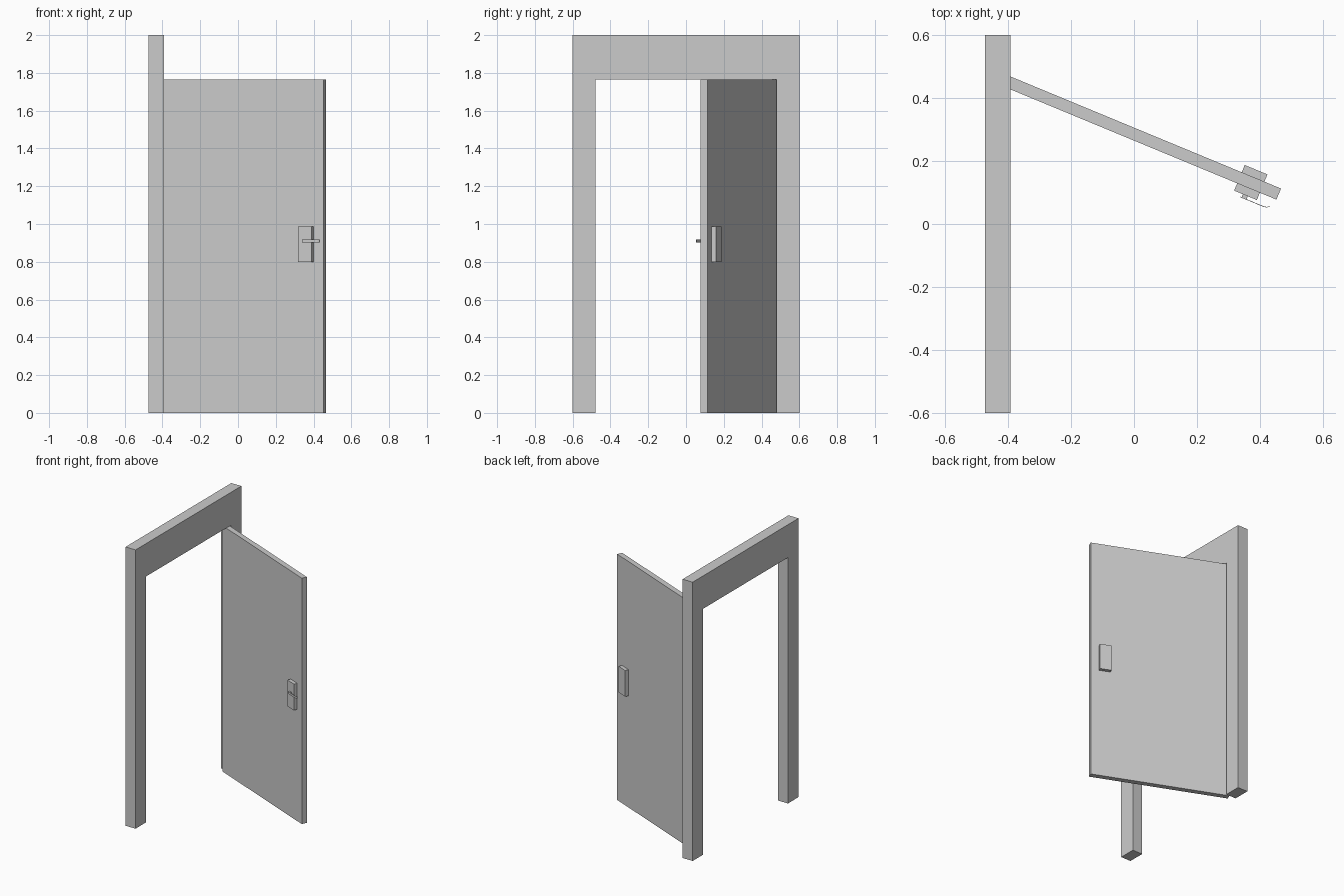
import bpy
import bmesh
from math import radians
from mathutils import Matrix

cube = bpy.data.objects.get("Cube")
if cube:
    bpy.data.objects.remove(cube, do_unlink=True)

GREY = (0.6, 0.6, 0.6, 1.0)
grey = bpy.data.materials.new("plain grey")
grey.use_nodes = True
grey.diffuse_color = GREY
grey.node_tree.nodes["Principled BSDF"].inputs["Base Color"].default_value = GREY


def prism(name, outline, axis, start, end, matrix=Matrix()):
    """Extrude a 2D outline along x or z between start and end."""
    place = (lambda p, d: (d, *p)) if axis == "x" else (lambda p, d: (*p, d))
    bm = bmesh.new()
    face = bm.faces.new([bm.verts.new(place(p, start)) for p in outline])
    side = bmesh.ops.extrude_face_region(bm, geom=[face])
    moved = [v for v in side["geom"] if isinstance(v, bmesh.types.BMVert)]
    bmesh.ops.translate(bm, verts=moved, vec=place((0, 0), end - start))
    bmesh.ops.recalc_face_normals(bm, faces=bm.faces)
    mesh = bpy.data.meshes.new(name)
    bm.to_mesh(mesh)
    bm.free()
    mesh.materials.append(grey)
    obj = bpy.data.objects.new(name, mesh)
    obj.matrix_world = matrix
    bpy.context.collection.objects.link(obj)
    return obj


def rect(u0, u1, v0, v1):
    return [(u0, v0), (u1, v0), (u1, v1), (u0, v1)]


# Doorway frame: one arch-shaped profile
OUT, IN, TOP, HEAD = 0.6, 0.48, 2.0, 1.764
prism("door_frame",
      [(-OUT, 0), (-IN, 0), (-IN, HEAD), (IN, HEAD),
       (IN, 0), (OUT, 0), (OUT, TOP), (-OUT, TOP)],
      "x", -0.473, -0.393)

# Door leaf, swung open about its hinge corner
hinge = Matrix.Translation((-0.42, IN, 0)) @ Matrix.Rotation(radians(-22.5), 4, "Z")
WIDTH, THICK, PLATE = 0.96, 0.038, 0.025
prism("door_leaf", rect(0, WIDTH, -THICK, 0), "z", 0, HEAD, hinge)

# Lock plates on both faces
for name, v in (("back_lock_plate", 0), ("front_lock_plate", -THICK - PLATE)):
    prism(name, rect(0.825, 0.903, v, v + PLATE), "z", 0.8, 0.988, hinge)

# Handle: short stem and a thin lever with a curved tip
face = -THICK - PLATE
prism("handle_stem", rect(0.855, 0.872, face - 0.012, face), "z", 0.903, 0.919, hinge)
path = [(0.851, -0.075), (0.93, -0.075), (0.941, -0.073), (0.949, -0.067)]
lever = path + [(u, v + 0.002) for u, v in reversed(path)]
prism("handle_lever", lever, "z", 0.903, 0.919, hinge)
